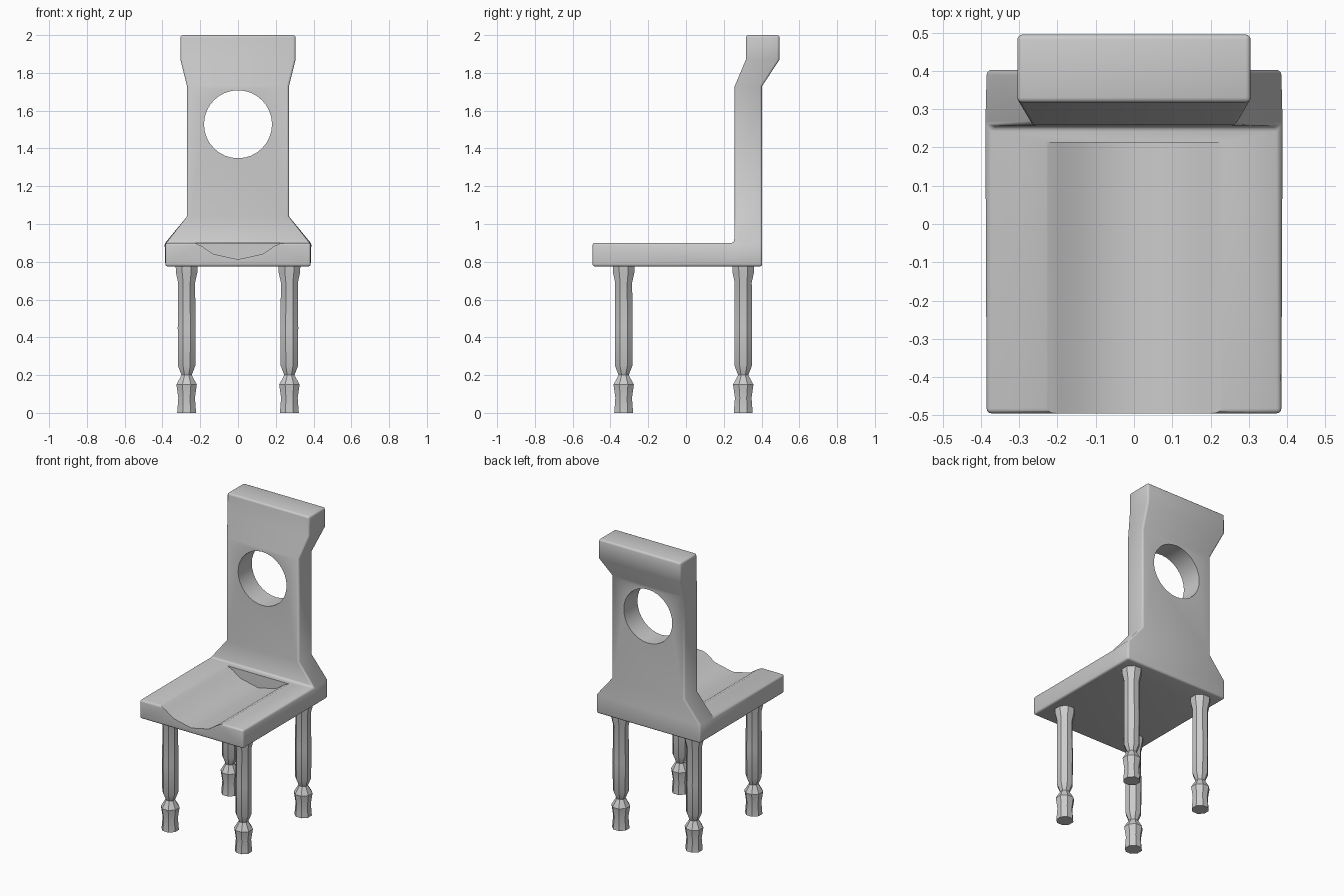
import bpy, bmesh, math

if "Cube" in bpy.data.objects:
    bpy.data.objects.remove(bpy.data.objects["Cube"])


def make_object(name, bm):
    bmesh.ops.recalc_face_normals(bm, faces=bm.faces[:])
    mesh = bpy.data.meshes.new(name)
    bm.to_mesh(mesh)
    bm.free()
    obj = bpy.data.objects.new(name, mesh)
    bpy.context.collection.objects.link(obj)
    return obj


def shade(obj, degrees):
    bpy.ops.object.select_all(action='DESELECT')
    obj.select_set(True)
    bpy.context.view_layer.objects.active = obj
    bpy.ops.object.shade_smooth_by_angle(angle=math.radians(degrees))


def prism(name, profile, y0, y1):
    """Extrude an x-z outline along y."""
    bm = bmesh.new()
    a = [bm.verts.new((x, y0, z)) for x, z in profile]
    b = [bm.verts.new((x, y1, z)) for x, z in profile]
    bm.faces.new(a)
    bm.faces.new(b)
    for i in range(len(a)):
        j = (i + 1) % len(a)
        bm.faces.new((a[i], a[j], b[j], b[i]))
    return make_object(name, bm)


def cut(obj, cutter):
    mod = obj.modifiers.new("cut", 'BOOLEAN')
    mod.operation = 'DIFFERENCE'
    mod.solver = 'EXACT'
    mod.object = cutter
    cutter.hide_render = True
    cutter.hide_set(True)


# Seat and backrest: stacked sections (z, half width, front y, back y)
sections = [(0.775, 0.385, 0.255, 0.403), (0.90, 0.385, 0.255, 0.403),
            (1.04, 0.27, 0.258, 0.403), (1.73, 0.27, 0.258, 0.403),
            (1.87, 0.305, 0.317, 0.495), (2.0, 0.305, 0.317, 0.495)]
bm = bmesh.new()
rings = [[bm.verts.new(c) for c in ((-w, f, z), (w, f, z), (w, b, z), (-w, b, z))]
         for z, w, f, b in sections]
bm.faces.new(rings[0])
bm.faces.new(rings[-1])
for k, (lo, hi) in enumerate(zip(rings, rings[1:])):
    for i in range(0 if k else 1, 4):
        j = (i + 1) % 4
        bm.faces.new((lo[i], lo[j], hi[j], hi[i]))
# seat slab reaching forward from the lowest section
inner = [rings[0][0], rings[0][1], rings[1][1], rings[1][0]]
outer = [bm.verts.new((v.co.x, -0.495, v.co.z)) for v in inner]
bm.faces.new(outer)
for i in range(4):
    j = (i + 1) % 4
    bm.faces.new((inner[i], inner[j], outer[j], outer[i]))
bmesh.ops.dissolve_limit(bm, angle_limit=0.01, verts=bm.verts[:], edges=bm.edges[:])
body = make_object("seat_and_backrest", bm)
bevel = body.modifiers.new("rounded_edges", 'BEVEL')
bevel.width = 0.013
bevel.segments = 3
bevel.limit_method = 'ANGLE'
bevel.angle_limit = math.radians(50)

# Scooped seat channel and round backrest opening
scoop = prism("scoop_cutter",
              [(-0.26, 0.915), (-0.225, 0.898), (-0.19, 0.882), (-0.13, 0.841),
               (0, 0.813), (0.13, 0.841), (0.19, 0.882), (0.225, 0.898), (0.26, 0.915)],
              -0.6, 0.213)
circle = [(0.18 * math.cos(math.tau * i / 32), 1.528 + 0.18 * math.sin(math.tau * i / 32))
          for i in range(32)]
hole = prism("hole_cutter", circle, 0.1, 0.6)
cut(body, scoop)
cut(body, hole)
bpy.context.view_layer.objects.active = body
body.select_set(True)
for name in [m.name for m in body.modifiers]:
    bpy.ops.object.modifier_apply(modifier=name)
for cutter in (scoop, hole):
    bpy.data.objects.remove(cutter)
shade(body, 40)

# Turned eight-sided legs: (half width, z)
leg_profile = [(0.05, 0), (0.044, 0.08), (0.054, 0.15), (0.027, 0.20), (0.046, 0.25),
               (0.047, 0.45), (0.045, 0.69), (0.057, 0.745), (0.058, 0.785)]


def leg(name, x, y):
    bm = bmesh.new()
    n = 8
    loops = []
    for r, z in leg_profile:
        r /= math.cos(math.pi / n)
        loops.append([bm.verts.new((x + r * math.cos(math.tau * (i + 0.5) / n),
                                    y + r * math.sin(math.tau * (i + 0.5) / n), z))
                      for i in range(n)])
    bm.faces.new(loops[0])
    bm.faces.new(loops[-1])
    for lo, hi in zip(loops, loops[1:]):
        for i in range(n):
            j = (i + 1) % n
            bm.faces.new((lo[i], lo[j], hi[j], hi[i]))
    shade(make_object(name, bm), 35)


for row, y in (("front", -0.33), ("back", 0.303)):
    for side, x in (("left", -0.272), ("right", 0.272)):
        leg(f"{row}_{side}_leg", x, y)
